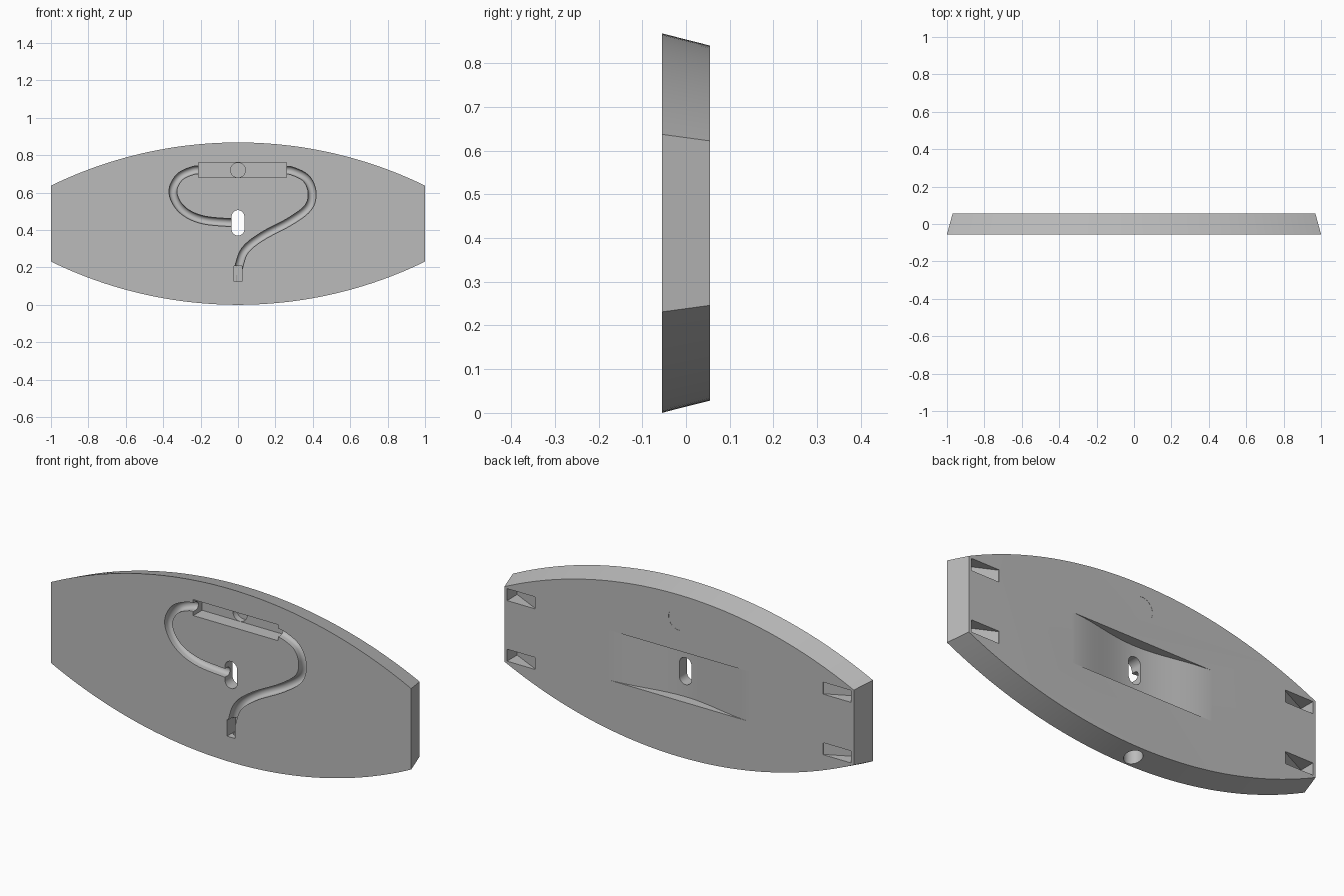
import bpy, bmesh, math
from mathutils import Vector

cube = bpy.data.objects.get("Cube")
if cube:
    bpy.data.objects.remove(cube, do_unlink=True)

FRONT, BACK, MID = -0.055, 0.055, 0.434

grey = bpy.data.materials.new("plain grey")
grey.use_nodes = True
colour = (0.5, 0.5, 0.5, 1)
grey.diffuse_color = colour
grey.node_tree.nodes["Principled BSDF"].inputs["Base Color"].default_value = colour


def loft(name, rings):
    """Closed solid through a list of rings with equal point counts."""
    bm = bmesh.new()
    rows = [[bm.verts.new(p) for p in ring] for ring in rings]
    for a, b in zip(rows, rows[1:]):
        for i in range(len(a)):
            j = (i + 1) % len(a)
            bm.faces.new((a[i], a[j], b[j], b[i]))
    bm.faces.new(rows[0])
    bm.faces.new(rows[-1])
    bmesh.ops.recalc_face_normals(bm, faces=bm.faces[:])
    mesh = bpy.data.meshes.new(name)
    bm.to_mesh(mesh)
    bm.free()
    mesh.materials.append(grey)
    ob = bpy.data.objects.new(name, mesh)
    bpy.context.collection.objects.link(ob)
    return ob


def outline(half_x, half_end, half_mid, y, n=48):
    """Barrel outline: straight ends, circular arcs above and below."""
    sag = half_mid - half_end
    r = (half_x ** 2 + sag ** 2) / (2 * sag)
    a = math.asin(half_x / r)
    arc = []
    for i in range(n + 1):
        t = -a + 2 * a * i / n
        arc.append((r * math.sin(t), half_mid - r + r * math.cos(t)))
    return ([(x, y, MID + z) for x, z in arc]
            + [(-x, y, MID - z) for x, z in arc])


def prism_y(name, pts, y0, y1):
    return loft(name, [[(x, y, z) for x, z in pts] for y in (y0, y1)])


def rect(x0, x1, z0, z1):
    return [(x0, z0), (x1, z0), (x1, z1), (x0, z1)]


def slot(cx, cz, r, half_straight=0.0, n=32):
    """Circle, or an upright rounded slot."""
    pts = []
    for i in range(n):
        t = 2 * math.pi * (i + 0.5) / n
        s = math.copysign(half_straight, math.sin(t))
        pts.append((cx + r * math.cos(t), cz + s + r * math.sin(t)))
    return pts


def smooth_path(pts, steps=10):
    """Catmull-Rom curve through the points."""
    p = [Vector(q) for q in pts]
    p = [2 * p[0] - p[1]] + p + [2 * p[-1] - p[-2]]
    out = []
    for a, b, c, d in zip(p, p[1:], p[2:], p[3:]):
        for i in range(steps):
            t = i / steps
            out.append(0.5 * (2 * b + (c - a) * t + (2 * a - 5 * b + 4 * c - d) * t * t
                              + (3 * b - a - 3 * c + d) * t ** 3))
    return out + [p[-2]]


def channel(name, pts, r=0.021, n=10):
    """Round-bottomed groove swept along a path on the front face."""
    section = [(-r, FRONT - 0.02)]
    for i in range(n + 1):
        t = math.pi * i / n
        section.append((-r * math.cos(t), FRONT + 0.02 + r * math.sin(t)))
    section.append((r, FRONT - 0.02))
    path = smooth_path(pts)
    rings = []
    for i, p in enumerate(path):
        d = (path[min(i + 1, len(path) - 1)] - path[max(i - 1, 0)]).normalized()
        rings.append([(p.x - d.y * o, y, p.y + d.x * o) for o, y in section])
    return loft(name, rings)


# Tapered barrel-shaped plate
plate = loft("plate", [outline(1, 0.203, 0.434, FRONT),
                       outline(0.97, 0.188, 0.406, BACK)])

cutters = []

# Shallow curved hollow in the back
half = 0.42
hollow = [(-half, BACK + 0.03)]
for i in range(41):
    u = -1 + i / 20
    hollow.append((half * u, BACK + 0.0004 - 0.052 * max(0, 1 - u * u) ** 2.5))
hollow.append((half, BACK + 0.03))
cutters.append(loft("back_hollow", [[(x, y, z) for x, y in hollow]
                                    for z in (MID - 0.125, MID + 0.125)]))

# Cable channels in the front
cutters.append(channel("left_channel", [
    (0.24, 0.72), (0.29, 0.715), (0.365, 0.675), (0.396, 0.6), (0.375, 0.52),
    (0.28, 0.447), (0.13, 0.366), (0.037, 0.29), (0, 0.19)]))
cutters.append(channel("right_channel", [
    (-0.19, 0.72), (-0.24, 0.718), (-0.315, 0.68), (-0.348, 0.6), (-0.30, 0.51),
    (-0.19, 0.455), (0, 0.436)]))

# Front pocket with a round blind hole, and the slot at the channel end
cutters.append(prism_y("front_pocket", rect(-0.21, 0.26, 0.68, 0.76), FRONT - 0.03, 0.015))
cutters.append(prism_y("pocket_hole", slot(0, 0.72, 0.0395), 0, 0.045))
cutters.append(prism_y("end_slot", rect(-0.0225, 0.0225, 0.125, 0.208), FRONT - 0.03, 0.012))

# Through slot and the faint round mark on the back
cutters.append(prism_y("through_slot", slot(0, 0.438, 0.034, 0.034), -0.1, 0.1))
cutters.append(prism_y("back_mark", slot(0, 0.72, 0.058), BACK - 0.001, BACK + 0.02))

# Stepped hole drilled up from the lower edge
for name, r, top in (("lower_hole", 0.042, 0.08), ("lower_bore", 0.02, 0.16)):
    ring = slot(0, -0.005, r)
    cutters.append(loft(name, [[(x, y, z) for x, y in ring] for z in (-0.05, top)]))

# Four ramped pockets near the ends of the back
for side in (-1, 1):
    for z0 in (0.252, 0.556):
        ramp = [(0.80, BACK + 0.02), (0.80, BACK - 0.004), (0.955, BACK - 0.08),
                (0.955, BACK + 0.02)]
        cutters.append(loft("end_pocket", [[(side * x, y, z) for x, y in ramp]
                                           for z in (z0, z0 + 0.06)]))

# Carve everything out of the plate
bpy.context.view_layer.objects.active = plate
plate.select_set(True)
for cutter in cutters:
    mod = plate.modifiers.new(cutter.name, 'BOOLEAN')
    mod.operation = 'DIFFERENCE'
    mod.solver = 'EXACT'
    mod.object = cutter
    bpy.ops.object.modifier_apply(modifier=mod.name)
    bpy.data.objects.remove(cutter, do_unlink=True)

bpy.ops.object.select_all(action='DESELECT')
plate.select_set(True)
bpy.ops.object.shade_smooth_by_angle(angle=math.radians(25))
